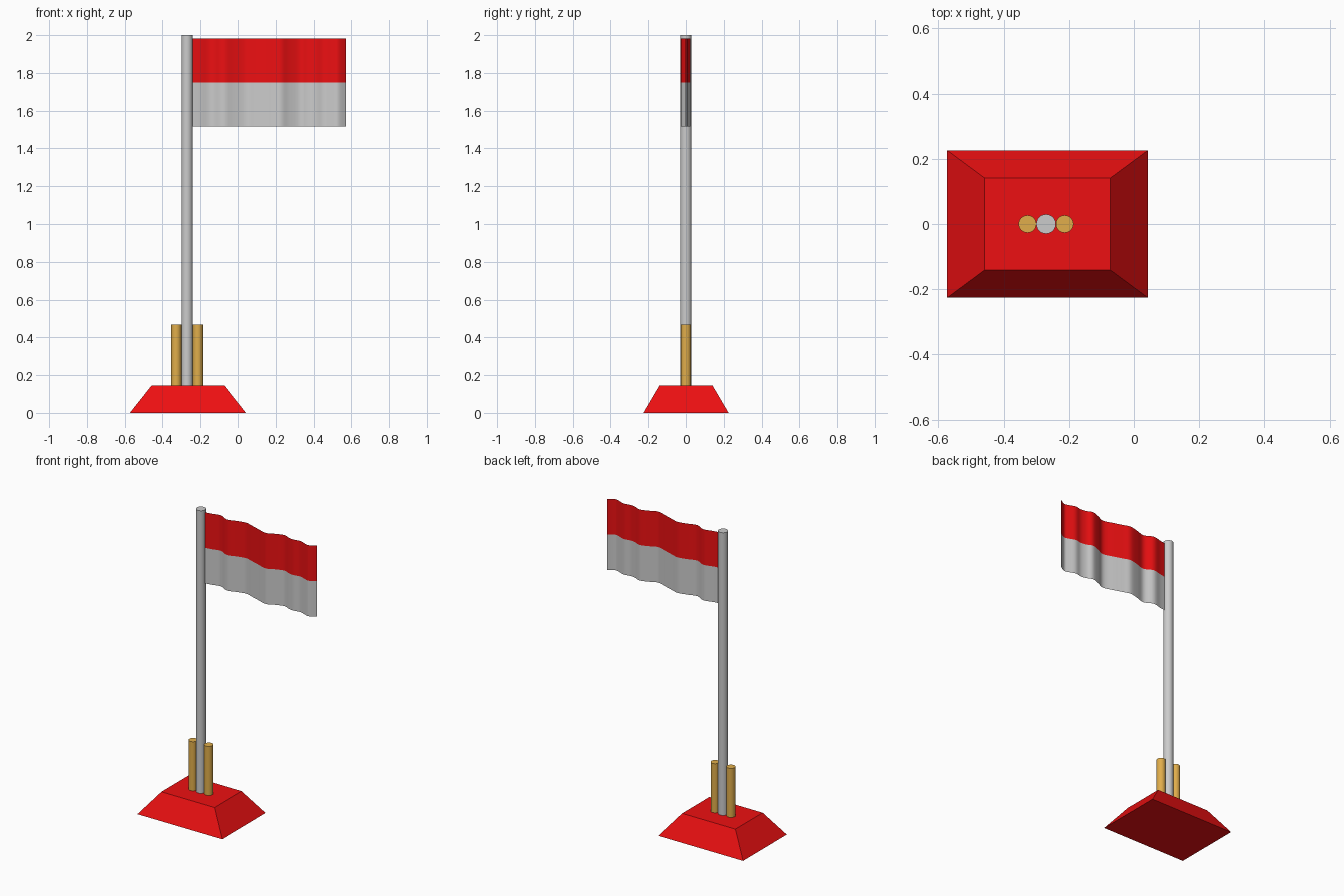
import bpy, bmesh
from mathutils import Vector

if "Cube" in bpy.data.objects:
    bpy.data.objects.remove(bpy.data.objects["Cube"])

POLE_X = -0.27


def material(name, rgb):
    m = bpy.data.materials.new(name)
    m.diffuse_color = (*rgb, 1)
    m.use_nodes = True
    m.node_tree.nodes["Principled BSDF"].inputs["Base Color"].default_value = m.diffuse_color
    return m


RED = material("red", (0.85, 0.005, 0.006))
GOLD = material("gold", (0.75, 0.42, 0.07))


def finish(bm, name, mat=None):
    bmesh.ops.recalc_face_normals(bm, faces=bm.faces)
    me = bpy.data.meshes.new(name)
    bm.to_mesh(me)
    bm.free()
    ob = bpy.data.objects.new(name, me)
    bpy.context.collection.objects.link(ob)
    if mat:
        me.materials.append(mat)
    return ob


def smooth(ob):
    bpy.ops.object.select_all(action='DESELECT')
    ob.select_set(True)
    bpy.context.view_layer.objects.active = ob
    bpy.ops.object.shade_smooth_by_angle()


def rod(name, x, r, z0, z1, mat=None):
    bm = bmesh.new()
    bmesh.ops.create_cone(bm, cap_ends=True, segments=32,
                          radius1=r, radius2=r, depth=z1 - z0)
    bmesh.ops.translate(bm, verts=bm.verts, vec=(x, 0, (z0 + z1) / 2))
    smooth(finish(bm, name, mat))


# Tapered base: a cube with its top face drawn in
bm = bmesh.new()
bmesh.ops.create_cube(bm, size=2)
for v in bm.verts:
    top = v.co.z > 0
    hx, hy = (0.193, 0.141) if top else (0.308, 0.226)
    v.co = (-0.265 + v.co.x * hx, v.co.y * hy, 0.145 if top else 0)
finish(bm, "base", RED)

# Pole and the two short supports beside it
rod("pole", POLE_X, 0.03, 0.145, 2.0)
for side, label in ((-1, "left"), (1, "right")):
    rod("support_" + label, POLE_X + side * 0.057, 0.027, 0.145, 0.467, GOLD)

# Flag ripple, seen from above (x, y)
RIPPLE = [(-0.25, 0), (-0.20, 0.008), (-0.14, 0.021), (-0.08, -0.006),
          (-0.02, 0.010), (0.043, 0.024), (0.09, 0.011), (0.15, -0.008),
          (0.22, -0.028), (0.27, -0.008), (0.33, 0.011), (0.37, -0.004),
          (0.41, -0.010), (0.455, -0.003), (0.50, -0.018), (0.53, -0.024),
          (0.572, 0)]


def spline(points, steps=4):
    p = [Vector(q) for q in points]
    p = [p[0]] + p + [p[-1]]
    out = []
    for a, b, c, d in zip(p, p[1:], p[2:], p[3:]):
        for i in range(steps):
            t = i / steps
            out.append(b + 0.5 * t * (c - a + t * (2 * a - 5 * b + 4 * c - d
                                                   + t * (3 * (b - c) + d - a))))
    return out + [p[-1]]


def stripe(name, z0, z1, mat=None):
    bm = bmesh.new()
    cols = [[bm.verts.new((q.x, q.y, z)) for z in (z0, z1)] for q in spline(RIPPLE)]
    for a, b in zip(cols, cols[1:]):
        bm.faces.new((a[0], b[0], b[1], a[1]))
    smooth(finish(bm, name, mat))


# Two-stripe cloth
stripe("flag_upper_stripe", 1.75, 1.983, RED)
stripe("flag_lower_stripe", 1.517, 1.75)
